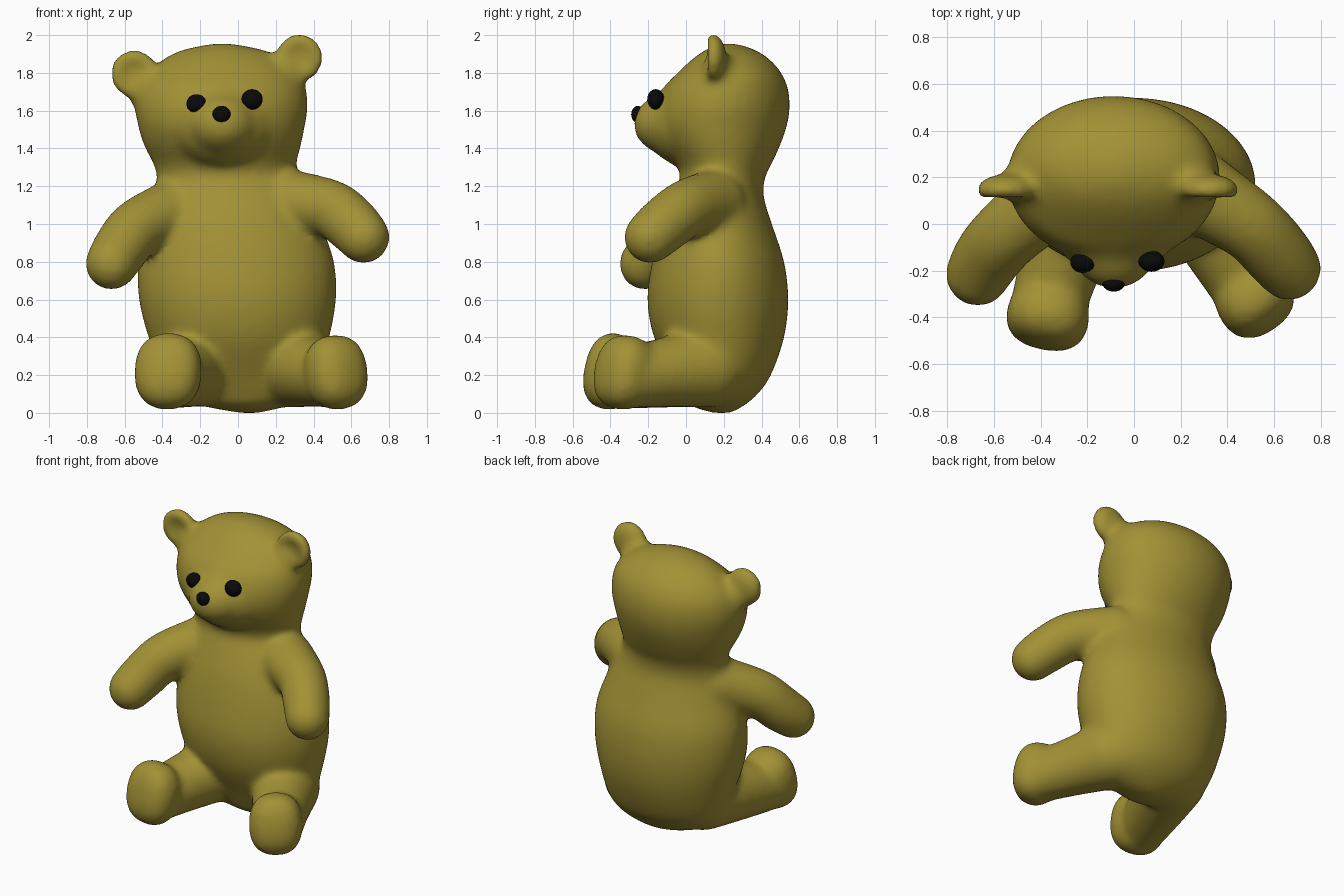
import bpy, bmesh, math
from mathutils import Vector, Matrix

if "Cube" in bpy.data.objects:
    bpy.data.objects.remove(bpy.data.objects["Cube"])


def material(name, color):
    m = bpy.data.materials.new(name)
    m.diffuse_color = (*color, 1)
    m.use_nodes = True
    m.node_tree.nodes["Principled BSDF"].inputs["Base Color"].default_value = m.diffuse_color
    return m


plush = material("plush", (0.36, 0.285, 0.036))
black = material("black", (0.003, 0.003, 0.003))


def ball(bm, center, radii, rot=(0, 0, 0), seg=24, power=1.0):
    # ellipsoid; power below 1 makes it boxier
    mat = Matrix.Translation(center)
    for angle, axis in zip(rot, "ZXY"):
        mat = mat @ Matrix.Rotation(math.radians(angle), 4, axis)
    mat = mat @ Matrix.Diagonal((*radii, 1))
    verts = bmesh.ops.create_uvsphere(bm, u_segments=seg, v_segments=seg // 2 + 2, radius=1)["verts"]
    for v in verts:
        v.co = mat @ Vector([math.copysign(abs(c) ** power, c) for c in v.co])
    return verts


def spline(rows, steps):
    # smooth curve through all rows of numbers
    out = []
    for i in range(len(rows) - 1):
        p1, p2 = rows[i], rows[i + 1]
        p0, p3 = rows[max(i - 1, 0)], rows[min(i + 2, len(rows) - 1)]
        for s in range(steps):
            t = s / steps
            out.append([0.5 * (2 * b + (c - a) * t + (2 * a - 5 * b + 4 * c - d) * t * t
                               + (3 * b - a - 3 * c + d) * t ** 3)
                        for a, b, c, d in zip(p0, p1, p2, p3)])
    return out + [list(rows[-1])]


def limb(bm, points):
    # chain of balls (x, y, z, radius) fused later by the remesh
    for p in spline(points, 7):
        ball(bm, p[:3], (p[3],) * 3)


def loft(bm, profile, n=48):
    # elliptical sections: z, x min, x max, y min, y max
    rings = []
    for z, x0, x1, y0, y1 in spline(profile, 4):
        rings.append([bm.verts.new(((x0 + x1) / 2 + (x1 - x0) / 2 * math.cos(t),
                                    (y0 + y1) / 2 + (y1 - y0) / 2 * math.sin(t), z))
                      for t in (2 * math.pi * k / n for k in range(n))])
    for a, b in zip(rings, rings[1:]):
        for k in range(n):
            j = (k + 1) % n
            bm.faces.new((a[k], a[j], b[j], b[k]))
    bm.faces.new(rings[0][::-1])
    bm.faces.new(rings[-1])


def finish(bm, name, mat):
    me = bpy.data.meshes.new(name)
    bm.to_mesh(me)
    bm.free()
    me.materials.append(mat)
    for p in me.polygons:
        p.use_smooth = True
    ob = bpy.data.objects.new(name, me)
    bpy.context.collection.objects.link(ob)
    return ob


bm = bmesh.new()

# torso and head
loft(bm, [
    (0.00, 0.00, 0.12, 0.14, 0.24),
    (0.04, -0.20, 0.27, 0.02, 0.31),
    (0.10, -0.31, 0.37, -0.02, 0.38),
    (0.20, -0.40, 0.43, -0.07, 0.45),
    (0.40, -0.475, 0.485, -0.17, 0.52),
    (0.60, -0.525, 0.52, -0.205, 0.542),
    (0.80, -0.53, 0.51, -0.18, 0.52),
    (1.00, -0.48, 0.44, -0.13, 0.455),
    (1.15, -0.44, 0.37, -0.07, 0.41),
    (1.25, -0.43, 0.31, -0.03, 0.42),
    (1.32, -0.45, 0.31, -0.05, 0.455),
    (1.42, -0.50, 0.335, -0.12, 0.50),
    (1.52, -0.53, 0.355, -0.165, 0.535),
    (1.62, -0.545, 0.37, -0.16, 0.55),
    (1.72, -0.53, 0.36, -0.12, 0.54),
    (1.80, -0.48, 0.325, -0.045, 0.505),
    (1.87, -0.40, 0.245, 0.03, 0.445),
    (1.92, -0.30, 0.14, 0.10, 0.37),
    (1.955, -0.14, -0.03, 0.18, 0.27)])

# muzzle and its soft transition into the face
ball(bm, (-0.085, -0.08, 1.53), (0.195, 0.20, 0.165))
ball(bm, (-0.085, 0.05, 1.53), (0.30, 0.275, 0.24))

# arms
limb(bm, [(-0.33, 0.14, 1.07, 0.175), (-0.53, -0.03, 0.98, 0.155), (-0.62, -0.13, 0.87, 0.15),
          (-0.67, -0.215, 0.79, 0.14)])
limb(bm, [(0.27, 0.14, 1.11, 0.18), (0.49, 0.0, 1.08, 0.155), (0.60, -0.11, 1.00, 0.15),
          (0.665, -0.19, 0.93, 0.14)])

# legs
limb(bm, [(-0.22, 0.12, 0.24, 0.21), (-0.30, -0.12, 0.21, 0.185), (-0.36, -0.32, 0.185, 0.165)])
limb(bm, [(0.29, 0.11, 0.24, 0.215), (0.40, -0.10, 0.215, 0.185), (0.49, -0.26, 0.19, 0.165)])

# feet
ball(bm, (-0.37, -0.40, 0.22), (0.18, 0.135, 0.205), (-12, -12, 0), power=0.82)
ball(bm, (0.52, -0.33, 0.215), (0.17, 0.14, 0.20), (35, -12, 0), power=0.82)

# ears with a dished front, leaning back from the top
for c, side in (((-0.55, 0.145, 1.795), -1), ((0.325, 0.145, 1.88), 1)):
    verts = ball(bm, c, (0.13, 0.07, 0.13), seg=32)
    for v in verts:
        d = v.co - Vector(c)
        r = math.hypot(d.x, d.z) / 0.10
        if d.y < 0 and r < 1:
            v.co.y += 0.06 * (1 - r * r)
    ball(bm, Vector(c) + Vector((-0.09 * side, 0.03, -0.09)), (0.125, 0.095, 0.125))

bmesh.ops.recalc_face_normals(bm, faces=bm.faces)
body = finish(bm, "bear_body", plush)
rm = body.modifiers.new("fuse", 'REMESH')
rm.mode = 'VOXEL'
rm.voxel_size = 0.02
rm.use_smooth_shade = True
sm = body.modifiers.new("soften", 'SMOOTH')
sm.factor = 0.5
sm.iterations = 18

# eyes and nose
for name, c, r in (("left_eye", (-0.22, -0.165, 1.637), (0.053, 0.045, 0.05)),
                   ("right_eye", (0.075, -0.16, 1.66), (0.056, 0.045, 0.054)),
                   ("nose", (-0.087, -0.255, 1.58), (0.048, 0.035, 0.045))):
    bm = bmesh.new()
    ball(bm, c, r)
    finish(bm, name, black)
